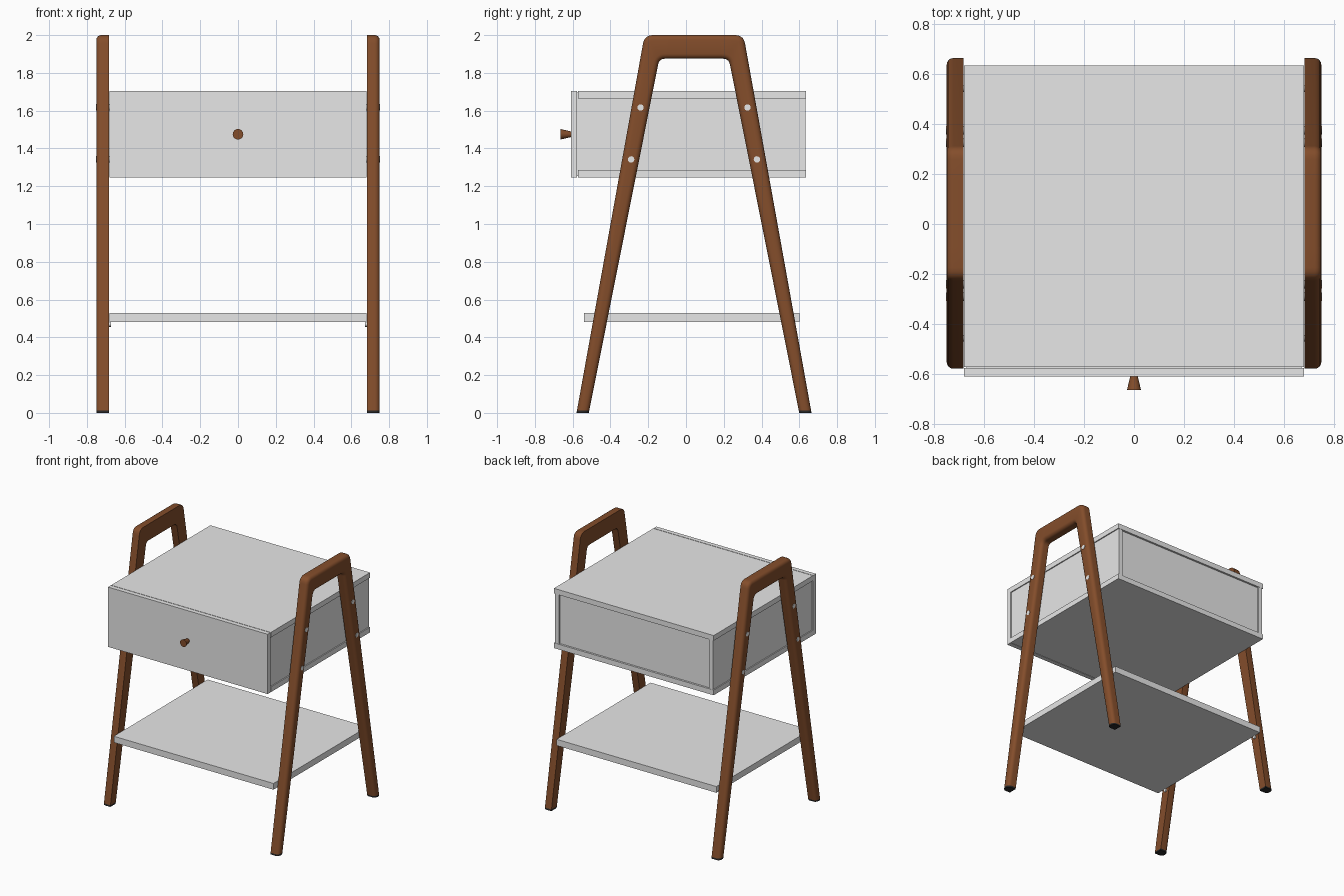
import bpy
import bmesh
from mathutils import Matrix, Vector

cube = bpy.data.objects.get("Cube")
if cube:
    bpy.data.objects.remove(cube, do_unlink=True)


def material(name, color):
    m = bpy.data.materials.new(name)
    m.use_nodes = True
    m.diffuse_color = (*color, 1)
    m.node_tree.nodes["Principled BSDF"].inputs["Base Color"].default_value = (*color, 1)
    return m


WOOD = material("walnut brown", (0.23, 0.075, 0.024))
WHITE = material("pale grey", (0.8, 0.8, 0.8))
BLACK = material("rubber black", (0.02, 0.02, 0.02))

MID_Y = 0.0425             # centre of the side frames
X_IN, X_OUT = 0.682, 0.75  # inner and outer face of the side frames


def finish(bm, name, mat, smooth=False):
    bmesh.ops.recalc_face_normals(bm, faces=bm.faces)
    mesh = bpy.data.meshes.new(name)
    bm.to_mesh(mesh)
    bm.free()
    mesh.materials.append(mat)
    obj = bpy.data.objects.new(name, mesh)
    bpy.context.collection.objects.link(obj)
    if smooth:
        bpy.ops.object.select_all(action="DESELECT")
        obj.select_set(True)
        bpy.context.view_layer.objects.active = obj
        bpy.ops.object.shade_smooth_by_angle(angle=0.6)
    return obj


def box(name, lo, hi, mat):
    bm = bmesh.new()
    lo, hi = Vector(lo), Vector(hi)
    bmesh.ops.create_cube(bm, size=1, matrix=Matrix.LocRotScale((lo + hi) / 2, None, hi - lo))
    return finish(bm, name, mat)


def rod(name, start, end, r1, r2, mat, sides=16):
    bm = bmesh.new()
    start, end = Vector(start), Vector(end)
    axis = end - start
    turn = axis.to_track_quat("Z", "Y")
    bmesh.ops.create_cone(bm, cap_ends=True, segments=sides, radius1=r1, radius2=r2,
                          depth=axis.length, matrix=Matrix.LocRotScale((start + end) / 2, turn, None))
    return finish(bm, name, mat, True)


def rounded(prev, corner, nxt, radius, steps=5):
    """Points of a curve that rounds off one profile corner."""
    p, c, n = Vector(prev), Vector(corner), Vector(nxt)
    a = c + (p - c).normalized() * radius
    b = c + (n - c).normalized() * radius
    return [tuple(a.lerp(c, t).lerp(c.lerp(b, t), t)) for t in (i / steps for i in range(steps + 1))]


def frame_part(name, profile, joints, side, flip, mat):
    """Extrude a (y, z) profile and round its outer rim, leaving the joint edges square."""
    bm = bmesh.new()
    points = [(MID_Y + flip * y, z) for y, z in profile]
    inner = [bm.verts.new((side * X_IN, *p)) for p in points]
    outer = [bm.verts.new((side * X_OUT, *p)) for p in points]
    count = len(points)
    bm.faces.new(inner)
    bm.faces.new(outer)
    rim = []
    for i in range(count):
        j = (i + 1) % count
        bm.faces.new((inner[i], inner[j], outer[j], outer[i]))
        if i not in joints:
            rim.append(bm.edges.get((outer[i], outer[j])))
    bmesh.ops.recalc_face_normals(bm, faces=bm.faces)
    bmesh.ops.bevel(bm, geom=rim, offset=0.026, segments=4, profile=0.5,
                    affect="EDGES", clamp_overlap=False)
    finish(bm, name, mat, True)


# Side frame profiles, with y measured from the frame centre
foot_out, foot_in = (-0.622, 0), (-0.557, 0)
top_out, top_in = (-0.262, 2.0), (-0.184, 1.875)
joint_top, joint_low = (-0.133, 2.0), (-0.150, 1.875)


def along(a, b, z):
    return tuple(Vector(a).lerp(Vector(b), (z - a[1]) / (b[1] - a[1])))


PAD = 0.012
leg_out, leg_in = along(foot_out, top_out, PAD), along(foot_in, top_in, PAD)
bend_out = rounded(leg_out, top_out, joint_top, 0.045)
bend_in = rounded(joint_low, top_in, leg_in, 0.03)
leg = [leg_out, *bend_out, joint_top, joint_low, *bend_in, leg_in]
pad = [foot_out, leg_out, leg_in, foot_in]
rail = [joint_top, (-joint_top[0], joint_top[1]), (-joint_low[0], joint_low[1]), joint_low]

for side, side_name in ((1, "left"), (-1, "right")):
    frame_part(f"{side_name}_handle_rail", rail, (1, 3), side, 1, WOOD)
    for flip, end_name in ((1, "front"), (-1, "back")):
        name = f"{side_name}_{end_name}"
        frame_part(f"{name}_leg", leg, (len(bend_out) + 1, len(leg) - 1), side, flip, WOOD)
        frame_part(f"{name}_foot_pad", pad, (1, 3), side, flip, BLACK)
        # Bolts through the legs into the drawer case
        for label, y, z in (("upper", -0.283, 1.617), ("lower", -0.333, 1.342)):
            y = MID_Y + flip * y
            rod(f"{name}_{label}_bolt", (side * 0.67, y, z), (side * 0.752, y, z), 0.017, 0.017, WHITE)
        # Small pin under the shelf
        y = MID_Y - flip * 0.5
        rod(f"{name}_shelf_pin", (side * 0.672, y, 0.469), (side * 0.69, y, 0.469), 0.013, 0.013, WHITE)

# Drawer case: top and bottom boards with slightly recessed sides and back
W = 0.68
FRONT, BACK = -0.572, 0.635
LOW, HIGH, BOARD = 1.245, 1.705, 0.04
box("case_top", (-W, FRONT, HIGH - BOARD), (W, BACK, HIGH), WHITE)
box("case_bottom", (-W, FRONT, LOW), (W, BACK, LOW + BOARD), WHITE)
for side, side_name in ((1, "left"), (-1, "right")):
    xs = sorted((side * (W - 0.04), side * (W - 0.008)))
    box(f"case_{side_name}_side", (xs[0], FRONT, LOW + BOARD), (xs[1], BACK - 0.002, HIGH - BOARD), WHITE)
box("case_back", (0.04 - W, BACK - 0.04, LOW + BOARD), (W - 0.04, BACK - 0.015, HIGH - BOARD), WHITE)
box("drawer_front", (-W, -0.61, LOW), (W, FRONT - 0.004, HIGH), WHITE)
box("drawer_front_core", (0.01 - W, FRONT - 0.01, LOW + 0.01), (W - 0.01, FRONT + 0.02, HIGH - 0.01), WHITE)

# Tapered drawer knob
rod("drawer_knob", (0, -0.605, 1.475), (0, -0.665, 1.475), 0.014, 0.028, WOOD)

# Lower shelf
box("shelf", (-W, -0.54, 0.482), (W, 0.602, 0.53), WHITE)
